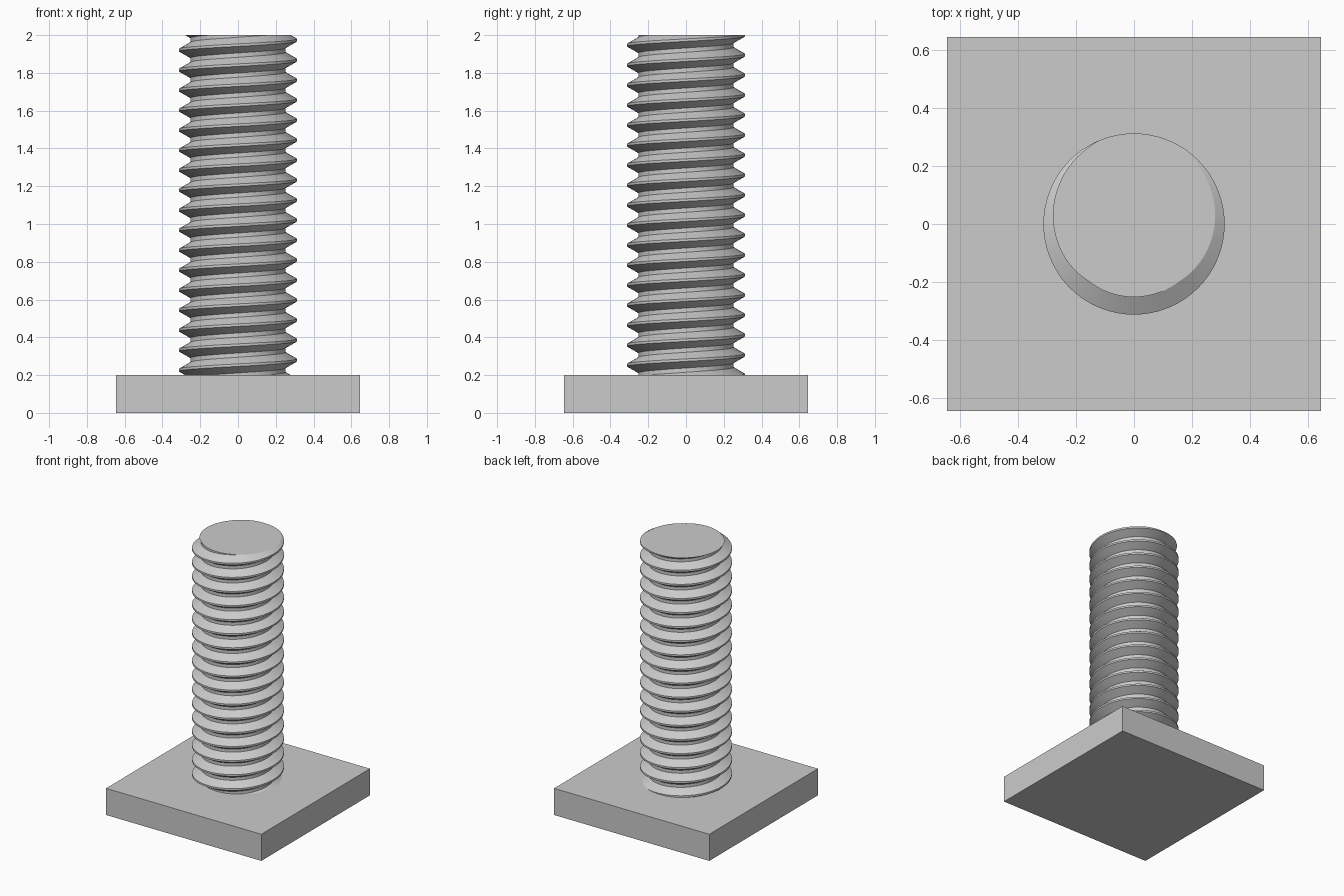
import bpy, bmesh
from math import cos, sin, pi, radians

cube = bpy.data.objects.get("Cube")
if cube:
    bpy.data.objects.remove(cube, do_unlink=True)

BASE_SIZE, BASE_TOP, TOP = 1.29, 0.2, 2.0
MAJOR, MINOR = 0.3125, 0.252
TURNS, SEGMENTS = 17, 72
PITCH = (TOP - BASE_TOP) / TURNS

grey = bpy.data.materials.new("plain grey")
grey.use_nodes = True
colour = (0.6, 0.6, 0.6, 1)
grey.diffuse_color = colour
grey.node_tree.nodes["Principled BSDF"].inputs["Base Color"].default_value = colour


def add_object(name, bm):
    bmesh.ops.recalc_face_normals(bm, faces=bm.faces)
    mesh = bpy.data.meshes.new(name)
    bm.to_mesh(mesh)
    bm.free()
    mesh.materials.append(grey)
    obj = bpy.data.objects.new(name, mesh)
    bpy.context.collection.objects.link(obj)
    return obj


# Square base plate
bm = bmesh.new()
bmesh.ops.create_cube(bm, size=1)
bmesh.ops.scale(bm, vec=(BASE_SIZE, BASE_SIZE, BASE_TOP), verts=bm.verts)
bmesh.ops.translate(bm, vec=(0, 0, BASE_TOP / 2), verts=bm.verts)
add_object("base_plate", bm)

# Thread profile over one pitch (radius, height): crest flat and root flat
crest, flank = PITCH / 16, 0.035
profile = [(MAJOR, -crest), (MAJOR, crest),
           (MINOR, crest + flank), (MINOR, PITCH - crest - flank)]

# Right-handed thread swept up the shaft, each turn sharing its edge with the next
bm = bmesh.new()
rings = []
for i in range(-2 * SEGMENTS, (TURNS + 2) * SEGMENTS):
    angle = pi / 2 + 2 * pi * i / SEGMENTS
    z = BASE_TOP + PITCH * i / SEGMENTS
    rings.append([bm.verts.new((r * cos(angle), r * sin(angle), z + dz))
                  for r, dz in profile])
for i in range(len(rings) - SEGMENTS - 1):
    a = rings[i] + [rings[i + SEGMENTS][0]]
    b = rings[i + 1] + [rings[i + 1 + SEGMENTS][0]]
    for k in range(len(profile)):
        bm.faces.new((a[k], b[k], b[k + 1], a[k + 1]))

# Cut both ends flat and close them with fans
for height, direction in ((TOP, 1), (BASE_TOP - 0.01, -1)):
    cut = bmesh.ops.bisect_plane(
        bm, geom=bm.verts[:] + bm.edges[:] + bm.faces[:], dist=1e-6,
        plane_co=(0, 0, height), plane_no=(0, 0, direction), clear_outer=True)
    rim = [e for e in cut["geom_cut"]
           if isinstance(e, bmesh.types.BMEdge) and e.is_boundary]
    centre = bm.verts.new((0, 0, height))
    for e in rim:
        bm.faces.new((e.verts[0], e.verts[1], centre))

shaft = add_object("threaded_shaft", bm)
bpy.ops.object.select_all(action="DESELECT")
shaft.select_set(True)
bpy.context.view_layer.objects.active = shaft
bpy.ops.object.shade_smooth_by_angle(angle=radians(30))
